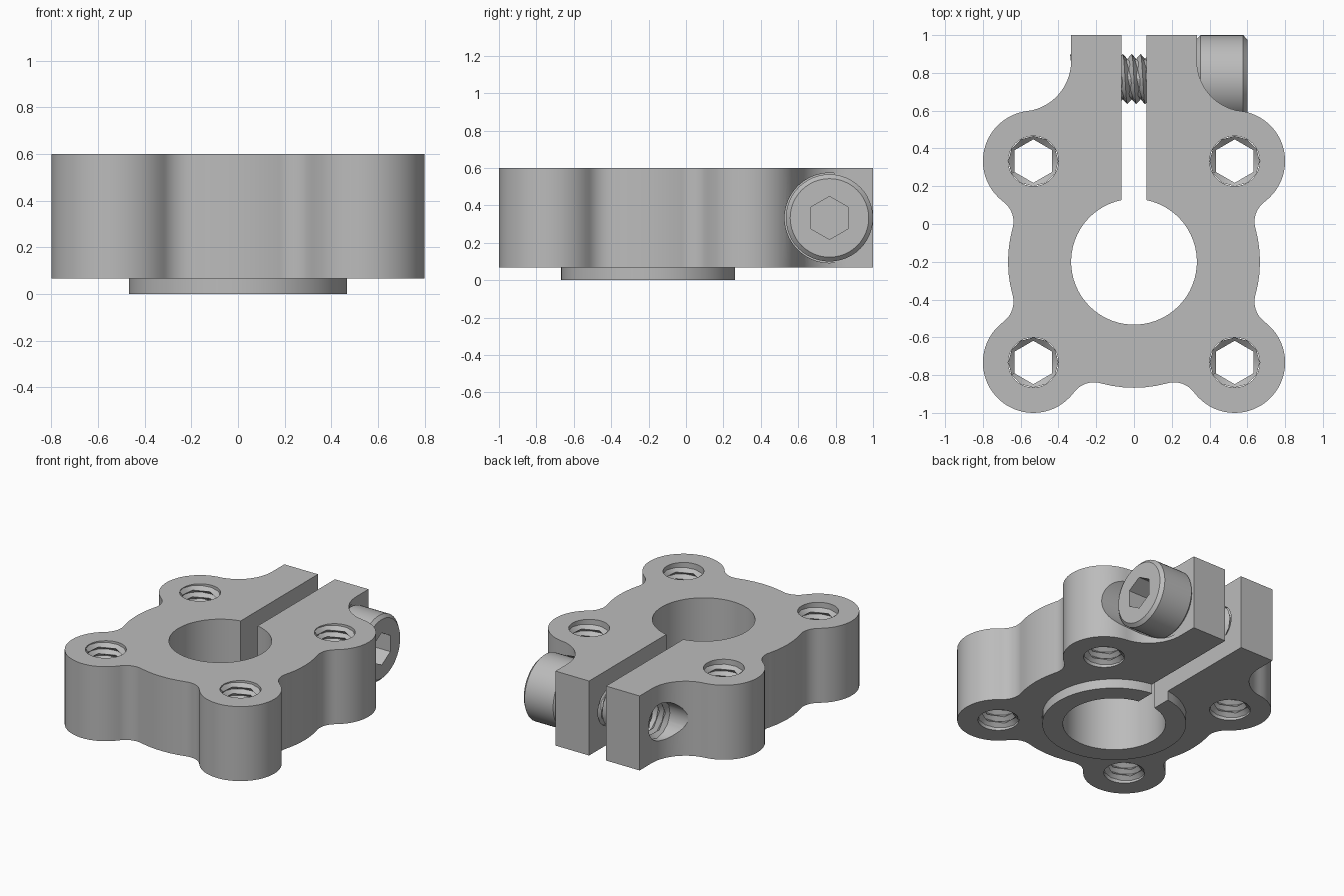
import bpy, bmesh, math
from mathutils import Matrix, Vector

if "Cube" in bpy.data.objects:
    bpy.data.objects.remove(bpy.data.objects["Cube"])

steel = bpy.data.materials.new("steel_grey")
steel.use_nodes = True
GREY = (0.50, 0.50, 0.50, 1)
steel.diffuse_color = GREY
steel.node_tree.nodes["Principled BSDF"].inputs["Base Color"].default_value = GREY

BASE_Z, TOP_Z = 0.067, 0.6
CENTRE, BORE, GAP = (0, -0.2), 0.333, 0.067
SCREW_Y, SCREW_Z = 0.767, 0.333
HOLE_R, PITCH = 0.133, 0.047
ALONG_X = Matrix.Translation((0, SCREW_Y, SCREW_Z)) @ Matrix.Rotation(math.pi / 2, 4, 'Y')


def finish(name, bm, smooth=True):
    mesh = bpy.data.meshes.new(name)
    bm.to_mesh(mesh)
    bm.free()
    obj = bpy.data.objects.new(name, mesh)
    bpy.context.collection.objects.link(obj)
    mesh.materials.append(steel)
    if smooth:
        shade(obj)
    return obj


def select(obj):
    bpy.ops.object.select_all(action='DESELECT')
    obj.select_set(True)
    bpy.context.view_layer.objects.active = obj


def shade(obj):
    select(obj)
    bpy.ops.object.shade_smooth_by_angle(angle=math.radians(30))


def cylinder(name, r, z0, z1, matrix, sides=48, smooth=True):
    bm = bmesh.new()
    place = matrix @ Matrix.Translation((0, 0, (z0 + z1) / 2))
    bmesh.ops.create_cone(bm, cap_ends=True, segments=sides, radius1=r, radius2=r,
                          depth=z1 - z0, matrix=place)
    return finish(name, bm, smooth)


def cut(obj, cutters):
    for c in cutters:
        mod = obj.modifiers.new("cut", 'BOOLEAN')
        mod.object, mod.operation, mod.solver = c, 'DIFFERENCE', 'EXACT'
        select(obj)
        bpy.ops.object.modifier_apply(modifier=mod.name)
        bpy.data.objects.remove(c)
    shade(obj)


def arc(c, r, a0, a1):
    n = max(2, math.ceil(abs(a1 - a0) / math.radians(6)))
    return [(c[0] + r * math.cos(a0 + (a1 - a0) * i / n),
             c[1] + r * math.sin(a0 + (a1 - a0) * i / n)) for i in range(n + 1)]


def split_plate(name, right_edge, z0, z1):
    """Extrude a mirrored outline with the central bore and clamp slot."""
    a = math.acos(GAP / BORE)
    bore = arc(CENTRE, BORE, a, -math.pi - a)
    loop = right_edge + bore + [(-x, y) for x, y in reversed(right_edge[1:])]
    bm = bmesh.new()
    face = bm.faces.new([bm.verts.new((x, y, z0)) for x, y in loop])
    top = bmesh.ops.extrude_face_region(bm, geom=[face])["geom"]
    bmesh.ops.translate(bm, vec=(0, 0, z1 - z0),
                        verts=[v for v in top if isinstance(v, bmesh.types.BMVert)])
    bmesh.ops.recalc_face_normals(bm, faces=bm.faces)
    return finish(name, bm, False)


def thread(name, inner, outer, length, matrix, internal):
    """Helical V thread with twelve sides and a six-sided inner edge."""
    n = 12
    steps = int(n * (length / PITCH - 1))
    bm = bmesh.new()
    rows = []
    for i in range(steps + 1):
        a = math.tau * i / n
        hexed = inner * (1 if i % 2 == 0 else math.cos(math.pi / 6))
        row = []
        for r, off in ((outer, 0), (hexed, 0.5), (outer, 1)):
            p = Vector((-r * math.sin(a), r * math.cos(a), PITCH * (i / n + off)))
            row.append(bm.verts.new(matrix @ p))
        rows.append(row)
    for p, q in zip(rows, rows[1:]):
        for j in (0, 1):
            quad = [p[j], q[j], q[j + 1], p[j + 1]]
            bm.faces.new(quad[::-1] if internal else quad)
    bmesh.ops.remove_doubles(bm, verts=bm.verts, dist=0.0005)
    return finish(name, bm)


# Clamp body outline: chain of tangent circles (centre, radius, turn direction)
chain = [(CENTRE, 0.667, 1), ((0.211, -0.971), 0.133, -1),
         ((0.533, -0.733), 0.267, 1), ((0.771, -0.411), 0.133, -1),
         (CENTRE, 0.667, 1), ((0.771, 0.011), 0.133, -1),
         ((0.533, 0.333), 0.267, 1), ((0.6, 0.862), 0.267, -1)]
edge = []
for i, (c, r, turn) in enumerate(chain):
    before = chain[i - 1][0] if i else (0, -2)
    after = chain[i + 1][0] if i + 1 < len(chain) else (-1, c[1])
    a0 = math.atan2(before[1] - c[1], before[0] - c[0])
    a1 = math.atan2(after[1] - c[1], after[0] - c[0])
    sweep = turn * ((turn * (a1 - a0)) % math.tau)
    edge += arc(c, r, a0, a0 + sweep)[(1 if i else 0):]
slot_y = CENTRE[1] + math.sqrt(BORE ** 2 - GAP ** 2)
edge += [(0.333, 1), (GAP, 1)]
body = split_plate("clamp_body", edge, BASE_Z, TOP_Z)

# Mounting holes, screw hole and counterbore
corners = [(sx * 0.533, y) for sx in (-1, 1) for y in (0.333, -0.733)]
cutters = [cylinder("hole_cutter", HOLE_R, 0, 0.7, Matrix.Translation((x, y, 0)), 32, False)
           for x, y in corners]
cutters.append(cylinder("screw_cutter", HOLE_R, -0.5, 0.5, ALONG_X, 32, False))
cutters.append(cylinder("counterbore_cutter", 0.24, 0.3335, 0.9, ALONG_X, 64, False))
cut(body, cutters)

# Collar under the body
collar_edge = arc(CENTRE, 0.467, -math.pi / 2, math.acos(GAP / 0.467))
shade(split_plate("lower_collar", collar_edge, 0, BASE_Z))

# Threads in the mounting holes and in the far tab
for i, (x, y) in enumerate(corners):
    thread(f"mounting_thread_{i + 1}", 0.115, HOLE_R, TOP_Z - BASE_Z,
           Matrix.Translation((x, y, BASE_Z)), True)
thread("tab_thread", 0.115, HOLE_R, 0.15,
       Matrix.Translation((-0.34, 0, 0)) @ ALONG_X, True)

# Screw shaft with thread
thread("screw_thread", 0.107, HOLE_R, 0.53, Matrix.Translation((-0.2, 0, 0)) @ ALONG_X, False)
cylinder("screw_core", 0.107, -0.2, 0.34, ALONG_X @ Matrix.Rotation(math.pi / 6, 4, 'Z'), 12)

# Screw head: chamfered lathe with a hexagonal socket
bm = bmesh.new()
profile = [(0, 0.333), (0.213, 0.333), (0.233, 0.352), (0.233, 0.578), (0.21, 0.6), (0, 0.6)]
verts = [bm.verts.new((r, 0, z)) for r, z in profile]
edges = [bm.edges.new(p) for p in zip(verts, verts[1:])]
bmesh.ops.spin(bm, geom=verts + edges, cent=(0, 0, 0), axis=(0, 0, 1),
               angle=math.tau, steps=48)
bmesh.ops.remove_doubles(bm, verts=bm.verts, dist=0.0005)
bmesh.ops.recalc_face_normals(bm, faces=bm.faces)
bmesh.ops.transform(bm, matrix=ALONG_X, verts=bm.verts)
head = finish("screw_head", bm, False)
cut(head, [cylinder("socket_cutter", 0.115, 0.45, 0.7,
                    ALONG_X @ Matrix.Rotation(math.pi / 2, 4, 'Z'), 6, False)])
